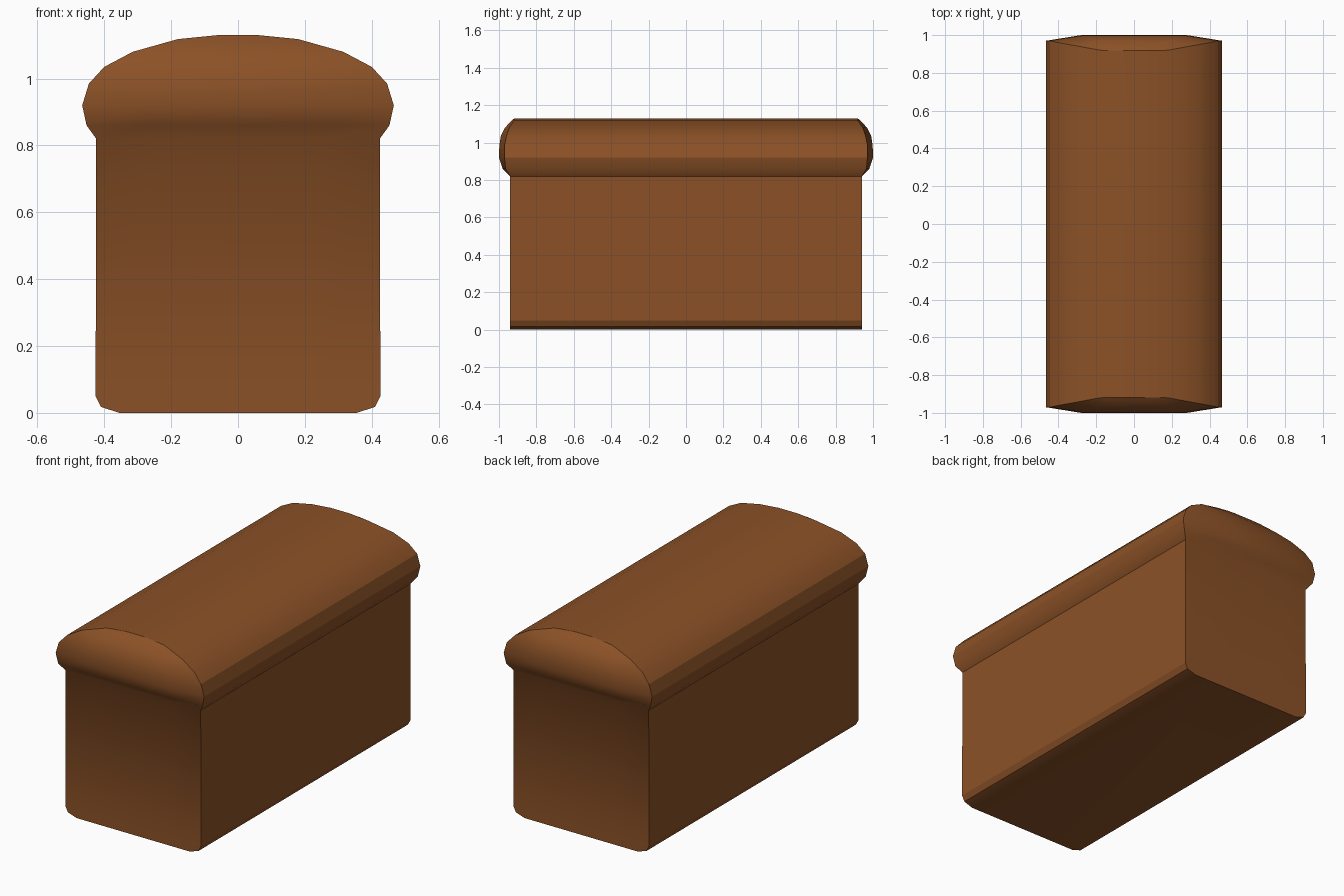
import bpy, bmesh, math

if "Cube" in bpy.data.objects:
    bpy.data.objects.remove(bpy.data.objects["Cube"])

crust = bpy.data.materials.new("baked brown")
crust.diffuse_color = (0.26, 0.083, 0.02, 1)
crust.use_nodes = True
crust.node_tree.nodes["Principled BSDF"].inputs["Base Color"].default_value = crust.diffuse_color

# Loaf rows: height, half width, end position at the rim, end position at the middle
rows = [
    (0.000, 0.355, 0.94, 0.94),
    (0.018, 0.410, 0.94, 0.94),
    (0.050, 0.426, 0.94, 0.94),
    (0.820, 0.424, 0.94, 0.94),
    (0.860, 0.453, 0.965, 0.98),
    (0.920, 0.466, 0.97, 1.00),
    (0.985, 0.446, 0.97, 0.998),
    (1.035, 0.400, 0.96, 0.99),
    (1.080, 0.315, 0.945, 0.968),
    (1.118, 0.180, 0.92, 0.932),
    (1.130, 0.060, 0.918, 0.918),
]

bm = bmesh.new()
loops = []
for z, w, rim, mid in rows:
    pts = [(-w, -rim), (-0.6 * w, -mid), (0.6 * w, -mid), (w, -rim),
           (w, rim), (0.6 * w, mid), (-0.6 * w, mid), (-w, rim)]
    loops.append([bm.verts.new((x, y, z)) for x, y in pts])

# Walls: index 3 and 7 are the long sides, the others are the bulging ends
ends, sides = set(), set()
for a, b in zip(loops, loops[1:]):
    for i in range(8):
        j = (i + 1) % 8
        f = bm.faces.new((a[i], a[j], b[j], b[i]))
        (sides if i in (3, 7) else ends).add(f)

# Flat underside and top ridge
sides.add(bm.faces.new(loops[0][::-1]))
sides.add(bm.faces.new(loops[-1]))
bmesh.ops.recalc_face_normals(bm, faces=bm.faces)

# Rounded ends shade smoothly, long facets keep their firm edges
for f in bm.faces:
    f.smooth = True
for e in bm.edges:
    in_ends = sum(f in ends for f in e.link_faces)
    ang = e.calc_face_angle(0)
    if in_ends == 1 or (in_ends == 0 and ang > math.radians(24)):
        e.smooth = False

mesh = bpy.data.meshes.new("bread_loaf")
bm.to_mesh(mesh)
bm.free()
mesh.materials.append(crust)
loaf = bpy.data.objects.new("bread_loaf", mesh)
bpy.context.collection.objects.link(loaf)
